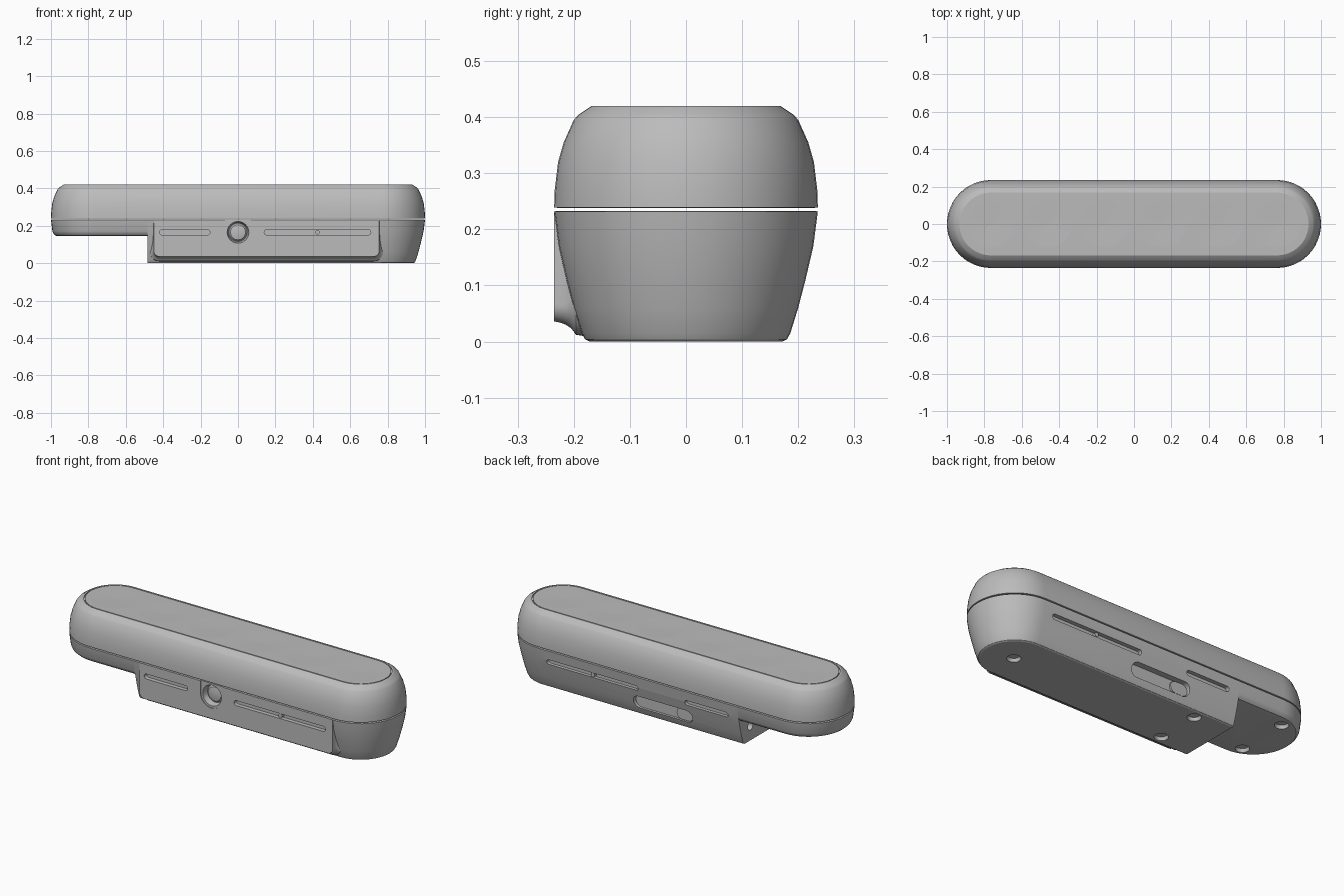
import bpy, bmesh, math
from mathutils import Vector

cube = bpy.data.objects.get("Cube")
if cube:
    bpy.data.objects.remove(cube)

grey = bpy.data.materials.new("plain_grey")
grey.use_nodes = True
COLOUR = (0.5, 0.5, 0.5, 1)
grey.diffuse_color = COLOUR
grey.node_tree.nodes["Principled BSDF"].inputs["Base Color"].default_value = COLOUR

END = 0.765      # centre of each rounded end
SPLIT = 0.233    # top of the lower shell
STEP = -0.485    # where the underside steps up


def stadium(half, r, n=24):
    """Outline of a pill shape, long axis first."""
    pts = []
    for side, start in ((1, -math.pi / 2), (-1, math.pi / 2)):
        for i in range(n + 1):
            a = start + math.pi * i / n
            pts.append((side * half + r * math.cos(a), r * math.sin(a)))
    return pts


def loft(name, rings):
    """Skin a list of equal point rings and cap both ends."""
    bm = bmesh.new()
    loops = [[bm.verts.new(p) for p in ring] for ring in rings]
    n = len(loops[0])
    for a, b in zip(loops, loops[1:]):
        for i in range(n):
            j = (i + 1) % n
            bm.faces.new((a[i], a[j], b[j], b[i]))
    bm.faces.new(loops[0])
    bm.faces.new(loops[-1])
    bmesh.ops.recalc_face_normals(bm, faces=bm.faces)
    me = bpy.data.meshes.new(name)
    bm.to_mesh(me)
    bm.free()
    me.materials.append(grey)
    ob = bpy.data.objects.new(name, me)
    bpy.context.collection.objects.link(ob)
    return ob


def shell(name, profile):
    return loft(name, [[(x, y, z) for x, y in stadium(END, r)] for r, z in profile])


def keep_side(ob, direction):
    """Cut at the step and keep one side, closed."""
    bm = bmesh.new()
    bm.from_mesh(ob.data)
    cut = bmesh.ops.bisect_plane(bm, geom=bm.verts[:] + bm.edges[:] + bm.faces[:],
                                 plane_co=(STEP, 0, 0), plane_no=(direction, 0, 0),
                                 clear_inner=True)
    edges = [e for e in cut["geom_cut"] if isinstance(e, bmesh.types.BMEdge)]
    bmesh.ops.contextual_create(bm, geom=edges)
    bmesh.ops.recalc_face_normals(bm, faces=bm.faces)
    bm.to_mesh(ob.data)
    bm.free()


def side_slot(name, x0, x1, z, r, y0, y1):
    """Pill-shaped prism running through the front or back wall."""
    mid, half = (x0 + x1) / 2, (x1 - x0) / 2 - r
    return loft(name, [[(mid + u, y, z + v) for u, v in stadium(half, r, 10)] for y in (y0, y1)])


def disc(name, centre, axis, rings, n=32):
    """Turned shape: rings of (radius, distance along axis)."""
    turn = Vector((0, 0, 1)).rotation_difference(Vector(axis))
    return loft(name, [[Vector(centre) + turn @ Vector((r * math.cos(2 * math.pi * i / n),
                        r * math.sin(2 * math.pi * i / n), d)) for i in range(n)] for r, d in rings])


def combine(ob, tools, operation):
    for tool in tools:
        tool.hide_render = True
        mod = ob.modifiers.new("cut", 'BOOLEAN')
        mod.operation, mod.solver, mod.object = operation, 'EXACT', tool
        bpy.context.view_layer.objects.active = ob
        bpy.ops.object.modifier_apply(modifier=mod.name)
        bpy.data.objects.remove(tool)


# upper shell with a thin groove around the top plate
upper = shell("upper_shell", [(0.225, 0.238), (0.235, 0.239), (0.234, 0.27), (0.228, 0.32),
                              (0.218, 0.355), (0.2, 0.395), (0.192, 0.404), (0.168, 0.42),
                              (0.16, 0.42), (0.16, 0.414)])

# top plate with a row of very shallow dishes
plate = shell("top_plate", [(0.155, 0.41), (0.155, 0.42)])
combine(plate, [disc("dish", (-0.765 + 0.306 * i, 0, 0.417), (0, 0, 1),
                     [(0.01, 0), (0.125, 0.003), (0.125, 0.02)]) for i in range(6)], 'DIFFERENCE')

# lower shell and its raised end
lower = shell("lower_shell", [(0.172, 0), (0.18, 0.004), (0.186, 0.015), (0.2, 0.06),
                              (0.213, 0.11), (0.227, 0.17), (0.235, 0.232), (0.225, SPLIT)])
keep_side(lower, 1)
raised = shell("raised_end", [(0.195, 0.145), (0.21, 0.147), (0.221, 0.157), (0.227, 0.17),
                              (0.235, 0.232), (0.225, SPLIT)])
keep_side(raised, -1)


# flat front panel flaring into the shell
def panel_ring(grow, y):
    x0, x1, z0, r = -0.45 - grow, 0.755 + grow, 0.036 - grow, 0.03 + grow
    pts = [(x1, y, 0.23), (x0, y, 0.23)]
    for cx, start in ((x0 + r, math.pi), (x1 - r, 1.5 * math.pi)):
        for i in range(9):
            a = start + math.pi / 2 * i / 8
            pts.append((cx + r * math.cos(a), y, z0 + r + r * math.sin(a)))
    return pts


panel = loft("front_panel", [panel_ring(g, y) for g, y in
             ((0.004, -0.2355), (0, -0.235), (0.002, -0.225), (0.006, -0.214),
              (0.013, -0.204), (0.024, -0.196), (0.028, -0.17))][1:])
combine(lower, [panel], 'UNION')

# slots on both long sides, round opening, rear recess, step-face holes
LENS = (0, -0.235, 0.165)
cutters = [loft("surround", [[(v, y, 0.215 + u) for u, v in stadium(0.05, 0.07, 16)]
                             for y in (-0.3, -0.231)]),
           disc("opening", LENS, (0, 1, 0), [(0.066, -0.03), (0.058, 0.004), (0.05, 0.035)]),
           side_slot("recess", -0.185, 0.185, 0.078, 0.037, 0.18, 0.3)]
for x0, x1 in ((-0.42, -0.15), (0.14, 0.71)):
    cutters.append(side_slot("front_slot", x0, x1, 0.165, 0.014, -0.3, -0.212))
    cutters.append(side_slot("back_slot", x0, x1, 0.165, 0.014, 0.205, 0.3))
for y in (0.05, 0.12):
    cutters.append(disc("port", (STEP, y, 0.08), (1, 0, 0), [(0.022, -0.02), (0.022, 0.03)]))


# screw wells under the body
def well(x, y, z):
    return disc("well", (x, y, z), (0, 0, 1), [(0.042, -0.006), (0.036, 0), (0.03, 0.018)], 24)


cutters += [well(x, y, 0) for x, y in ((0.77, 0), (-0.28, 0.125), (-0.28, -0.125))]
combine(lower, cutters, 'DIFFERENCE')
combine(raised, [well(-0.82, s * 0.15, 0.145) for s in (1, -1)], 'DIFFERENCE')

# small fittings
fittings = [disc("lens", LENS, (0, 1, 0), [(0.02, 0.022), (0.04, 0.026), (0.049, 0.036)]),
            side_slot("rear_slider", -0.181, -0.075, 0.078, 0.033, 0.17, 0.19)]
for y, d in ((-0.235, 1), (0.227, -1)):
    fittings.append(disc("slot_pin", (0.425, y, 0.165), (0, d, 0), [(0.012, 0.004), (0.012, 0.03)], 16))

# smooth the curved parts, keep the edges crisp
for ob in [upper, lower, raised] + fittings:
    bpy.ops.object.select_all(action='DESELECT')
    ob.select_set(True)
    bpy.context.view_layer.objects.active = ob
    bpy.ops.object.shade_smooth_by_angle(angle=math.radians(25))
